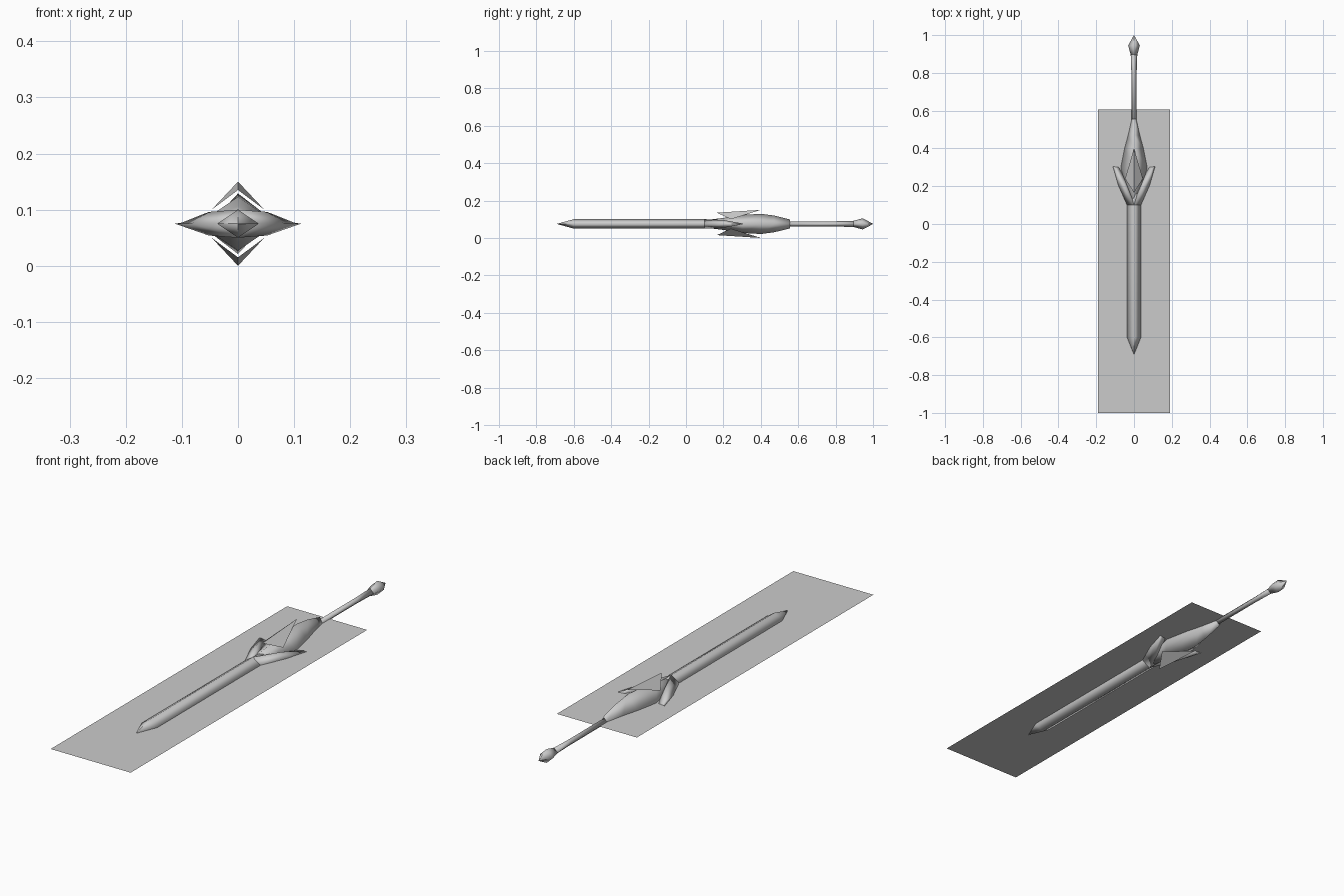
import bpy, bmesh

cube = bpy.data.objects.get("Cube")
if cube:
    bpy.data.objects.remove(cube, do_unlink=True)

MID = 0.075  # height of the sword's axis

grey = bpy.data.materials.new("light grey")
grey.use_nodes = True
grey.diffuse_color = (0.6, 0.6, 0.6, 1)
grey.node_tree.nodes["Principled BSDF"].inputs["Base Color"].default_value = (0.6, 0.6, 0.6, 1)


def add_mesh(name, verts, faces, smooth=True, recalc=True):
    """Make an object from points given relative to the sword's axis."""
    bm = bmesh.new()
    vs = [bm.verts.new((x, y, z + MID)) for x, y, z in verts]
    for f in faces:
        bm.faces.new([vs[i] for i in f])
    bmesh.ops.remove_doubles(bm, verts=bm.verts, dist=0.0001)
    if recalc:
        bmesh.ops.recalc_face_normals(bm, faces=bm.faces)
    for f in bm.faces:
        f.smooth = smooth
    me = bpy.data.meshes.new(name)
    bm.to_mesh(me)
    bm.free()
    me.materials.append(grey)
    ob = bpy.data.objects.new(name, me)
    bpy.context.collection.objects.link(ob)
    return ob


def diamond_loft(name, stations):
    """Loft diamond sections (y, half width, half height) along y."""
    verts, faces = [], []
    for y, hx, hz in stations:
        verts += [(hx, y, 0), (0, y, hz), (-hx, y, 0), (0, y, -hz)]
    for s in range(len(stations) - 1):
        for i in range(4):
            a, b = 4 * s + i, 4 * s + (i + 1) % 4
            faces.append((a, b, b + 4, a + 4))
    n = len(verts)
    faces += [(0, 1, 2, 3), (n - 4, n - 3, n - 2, n - 1)]
    return add_mesh(name, verts, faces)


# Blade, hilt body, grip and pommel along the axis
E = 0.0005
diamond_loft("blade", [(-0.69, E, E), (-0.6, 0.037, 0.025), (0.1, 0.037, 0.025), (0.2, 0.03, 0.024)])
diamond_loft("hilt_body", [(0.1, 0.02, 0.02), (0.2, 0.047, 0.032), (0.3, 0.07, 0.048),
                           (0.4, 0.05, 0.054), (0.47, 0.031, 0.045), (0.555, 0.012, 0.024)])
diamond_loft("grip", [(0.53, 0.013, 0.014), (0.8, 0.014, 0.014), (0.91, 0.018, 0.017)])
diamond_loft("pommel", [(0.89, 0.016, 0.015), (0.945, 0.031, 0.03), (1.0, E, E)])

# Swept guard wings: outer edge, raised ridge and inner edge per section
wing = [((0.037, 0.1), (0.0, 0.1, 0.025), (0.0, 0.17)),
        ((0.083, 0.205), (0.052, 0.2, 0.021), (0.045, 0.235)),
        ((0.112, 0.305), (0.1, 0.303, 0.002), (0.08, 0.3))]
for side, label in ((1, "left"), (-1, "right")):
    verts, faces = [], []
    for (ox, oy), (rx, ry, rz), (ix, iy) in wing:
        verts += [(side * ox, oy, 0), (side * rx, ry, rz),
                  (side * ix, iy, 0), (side * rx, ry, -rz)]
    for s in range(2):
        for i in range(4):
            a, b = 4 * s + i, 4 * s + (i + 1) % 4
            faces.append((a, b, b + 4, a + 4))
    faces += [(0, 1, 2, 3), (8, 9, 10, 11)]
    add_mesh(label + "_guard_wing", verts, faces)

# Folded diamond fins floating above and below the hilt
for up, label in ((1, "upper"), (-1, "lower")):
    verts = [(0, 0.165, up * 0.06), (0.047, 0.24, up * 0.025),
             (0, 0.4, up * 0.075), (-0.047, 0.24, up * 0.025)]
    faces = [(0, 1, 2), (0, 2, 3)]
    if up < 0:
        faces = [f[::-1] for f in faces]
    add_mesh(label + "_fin", verts, faces, smooth=False, recalc=False)

# Flat sheet through the middle of the sword
add_mesh("flat_sheet", [(-0.19, -1, 0), (0.19, -1, 0), (0.19, 0.605, 0), (-0.19, 0.605, 0)],
         [(0, 1, 2, 3)], smooth=False, recalc=False)
